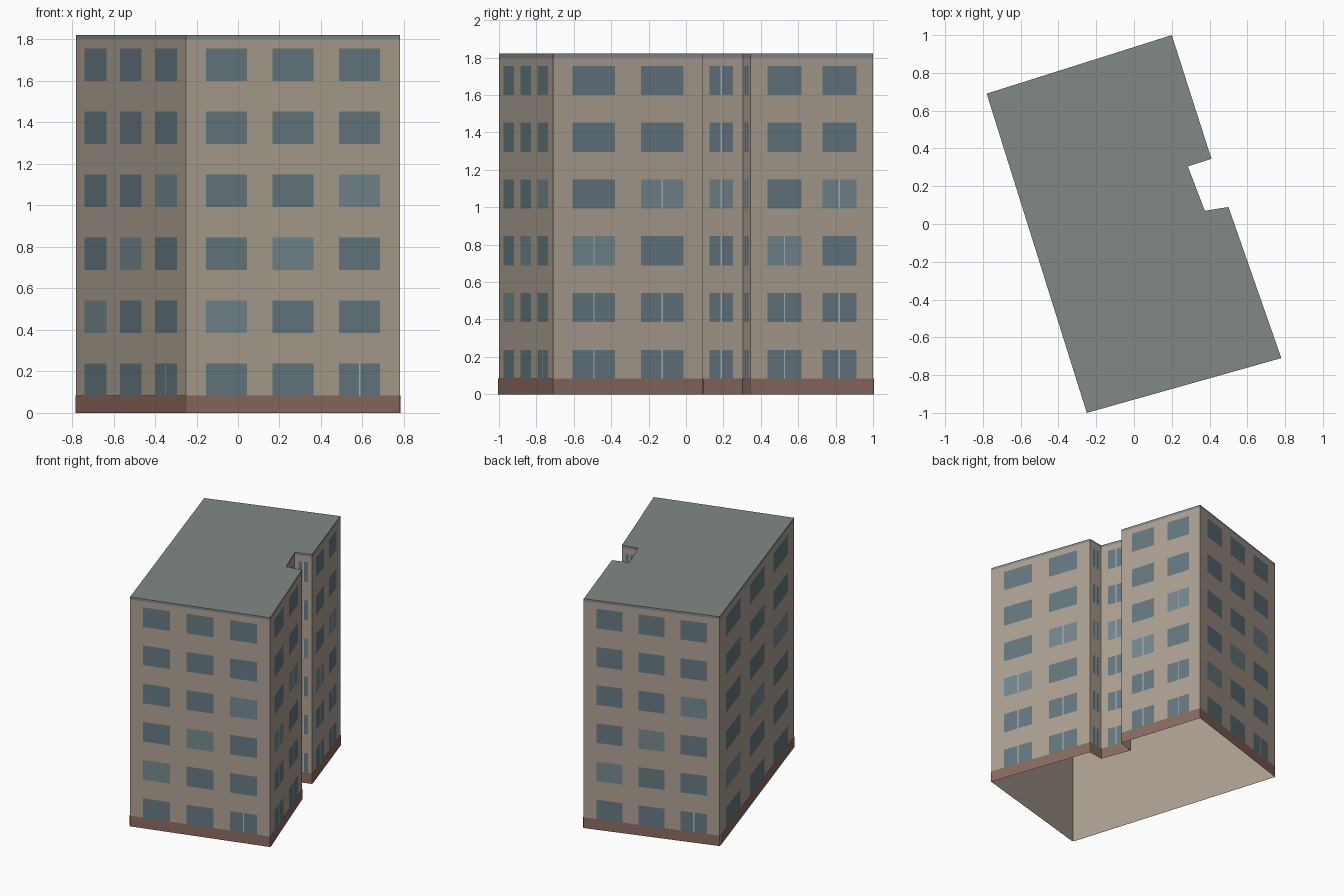
import bpy
import bmesh
from mathutils import Vector

if "Cube" in bpy.data.objects:
    bpy.data.objects.remove(bpy.data.objects["Cube"])

FOOT = [(-0.25, -1.0), (0.78, -0.71), (0.50, 0.09), (0.375, 0.07),
        (0.285, 0.305), (0.41, 0.345), (0.20, 1.0), (-0.78, 0.69)]
COLUMNS = [3, 2, 1, 1, 1, 2, 3, 3]      # windows per storey on each wall
STOREYS, HEIGHT, EAVE, PLINTH = 6, 1.822, 1.802, 0.084
PITCH = HEIGHT / STOREYS


def material(name, rgb):
    m = bpy.data.materials.new(name)
    m.diffuse_color = (*rgb, 1)
    m.use_nodes = True
    m.node_tree.nodes["Principled BSDF"].inputs["Base Color"].default_value = m.diffuse_color
    return m


def finish(name, bm, mat):
    me = bpy.data.meshes.new(name)
    bm.to_mesh(me)
    bm.free()
    me.materials.append(mat)
    ob = bpy.data.objects.new(name, me)
    bpy.context.collection.objects.link(ob)


def wall_frame(i):
    a = Vector((*FOOT[i], 0))
    b = Vector((*FOOT[(i + 1) % len(FOOT)], 0))
    u = (b - a).normalized()
    return a, u, Vector((u.y, -u.x, 0)), (b - a).length


def panel(bm, i, s0, s1, z0, z1, out=0.0):
    # upright rectangle on wall i, lifted off it by 'out'
    a, u, n, _ = wall_frame(i)
    pts = [(s0, z0), (s1, z0), (s1, z1), (s0, z1)]
    bm.faces.new([bm.verts.new(a + u * s + n * out + Vector((0, 0, z))) for s, z in pts])


def band(name, z0, z1, out, mat, cap=False):
    # strip running round the whole footprint, optionally closed on top
    bm = bmesh.new()
    for i in range(len(FOOT)):
        panel(bm, i, 0, wall_frame(i)[3], z0, z1, out)
    if cap:
        bm.faces.new([bm.verts.new((x, y, z1)) for x, y in FOOT])
    bmesh.ops.remove_doubles(bm, verts=bm.verts, dist=0.0005)
    finish(name, bm, mat)


wall_mat = material("wall", (0.42, 0.36, 0.29))
plinth_mat = material("plinth", (0.26, 0.15, 0.115))
roof_mat = material("roof", (0.22, 0.25, 0.24))
glass_mat = material("glass", (0.13, 0.195, 0.22))
pale_mat = material("pale_glass", (0.175, 0.25, 0.275))
bar_mat = material("window_bar", (0.45, 0.47, 0.46))

# Open-bottomed wall shell, roof cap with its edge, and base band
band("walls", 0, EAVE, 0, wall_mat)
band("roof", EAVE, HEIGHT, 0, roof_mat, cap=True)
band("plinth", 0, PLINTH, 0.004, plinth_mat)

# Windows and centre bars on every wall
glass, pale, bars = bmesh.new(), bmesh.new(), bmesh.new()
for i, n in enumerate(COLUMNS):
    length = wall_frame(i)[3]
    inset = 0.036 if n > 1 else 0
    bay = (length - 2 * inset) / n
    half = bay * (0.31 if n > 1 else 0.27)
    for row in range(STOREYS):
        z0 = 0.082 + row * PITCH
        z1 = z0 + 0.156
        for c in range(n):
            s = inset + bay * (c + 0.5)
            is_pale = row == c + 4 - n or (n == 3 and row == c + 1)
            panel(pale if is_pale else glass, i, s - half, s + half, z0, z1, 0.002)
            if n == 1 or (n == 2 and (row < 2 or row == c + 2)) or (row == 0 and c == 2):
                panel(bars, i, s - 0.004, s + 0.004, z0, z1, 0.003)
finish("windows", glass, glass_mat)
finish("pale_windows", pale, pale_mat)
finish("window_bars", bars, bar_mat)
